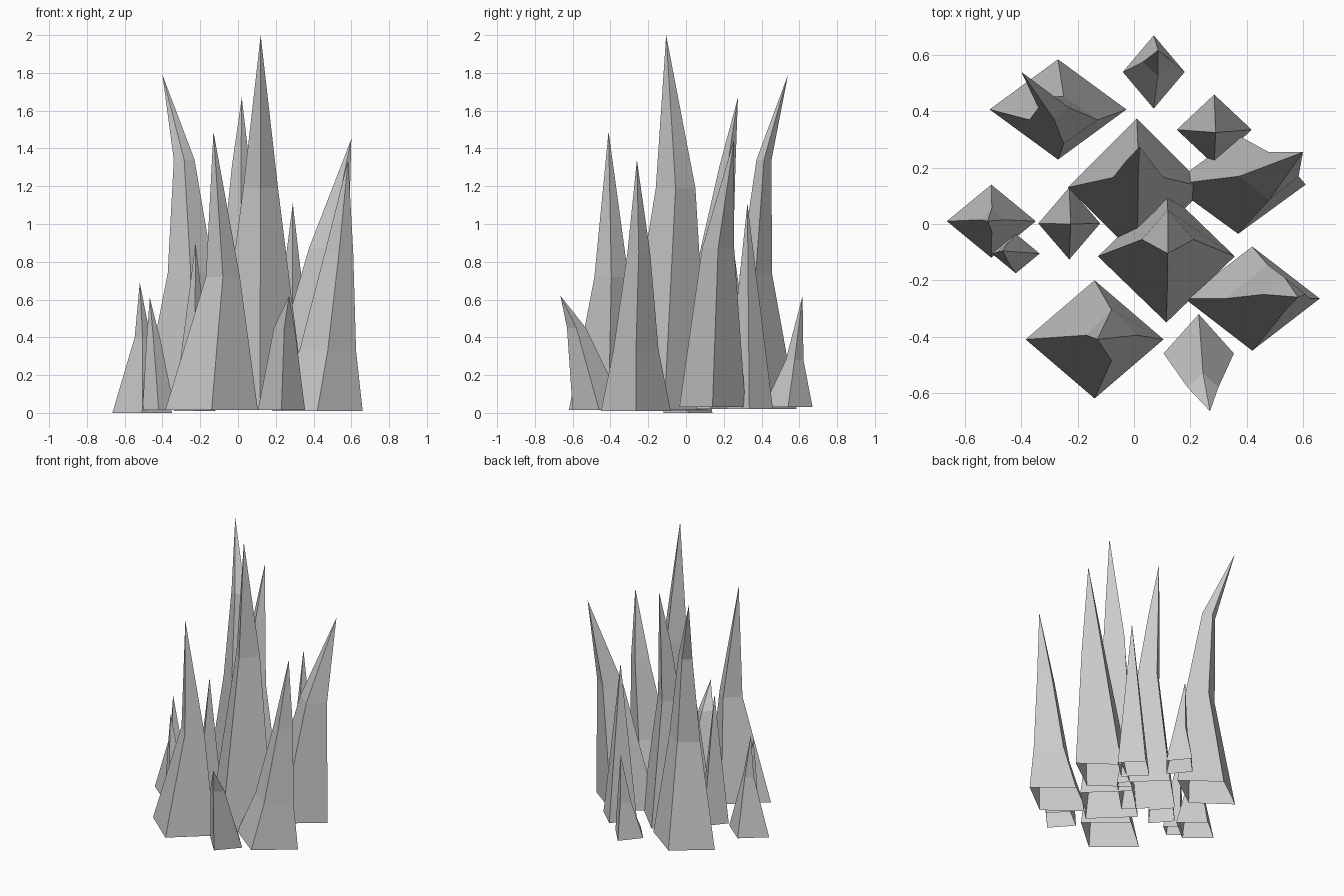
import bpy, bmesh


def spike(name, tip, *rings):
    """Four-sided, open-bottomed shard. Each ring is (x, y, z, half_width, half_depth)."""
    bm = bmesh.new()
    loops = []
    for x, y, z, rx, ry in rings:
        loops.append([bm.verts.new((x + rx * c, y + ry * s, z))
                      for c, s in ((1, 0), (0, 1), (-1, 0), (0, -1))])
    for low, high in zip(loops, loops[1:]):
        for i in range(4):
            j = (i + 1) % 4
            bm.faces.new((low[i], low[j], high[j], high[i]))
    point = bm.verts.new(tip)
    for i in range(4):
        bm.faces.new((loops[-1][i], loops[-1][(i + 1) % 4], point))
    mesh = bpy.data.meshes.new(name)
    bm.to_mesh(mesh)
    bm.free()
    bpy.context.collection.objects.link(bpy.data.objects.new(name, mesh))


# Tall central shards
spike("main_spike", (.12, -.105, 2.0),
      (.115, -.115, .015, .243, .235), (.12, -.055, 1.19, .092, .105))
spike("rear_centre_spike", (.02, .275, 1.67),
      (.01, .13, .02, .245, .245), (.015, .165, .88, .09, .085),
      (.015, .22, 1.31, .047, .042))

# Large outer shards
spike("back_left_spike", (-.4, .54, 1.79),
      (-.27, .407, .02, .243, .178), (-.25, .37, .74, .122, .085),
      (-.285, .413, 1.34, .055, .04))
spike("front_left_spike", (-.13, -.41, 1.49),
      (-.14, -.41, .015, .245, .21), (-.08, -.395, .72, .09, .09))
spike("front_right_spike", (.583, -.26, 1.34),
      (.42, -.265, .01, .24, .185), (.475, -.265, .33, .15, .12),
      (.535, -.25, .85, .075, .06))
spike("right_spike", (.6, .255, 1.45),
      (.37, .14, .03, .24, .175), (.48, .17, .87, .105, .085))

# Small outer shards
spike("back_right_shard", (.29, .325, 1.11), (.285, .335, .02, .133, .125))
spike("back_shard", (.085, .617, .62),
      (.07, .54, .03, .11, .13), (.085, .575, .28, .055, .047))
spike("front_shard", (.27, -.665, .62),
      (.23, -.46, .015, .125, .14), (.245, -.58, .45, .055, .05))
spike("left_shard", (-.52, .01, .69),
      (-.507, .01, 0, .158, .13), (-.505, .015, .4, .042, .042))
spike("tiny_left_shard", (-.467, -.095, .61),
      (-.42, -.105, .015, .085, .07), (-.447, -.1, .38, .038, .035))
spike("inner_left_shard", (-.225, 0, .9), (-.23, .002, .01, .11, .128))
